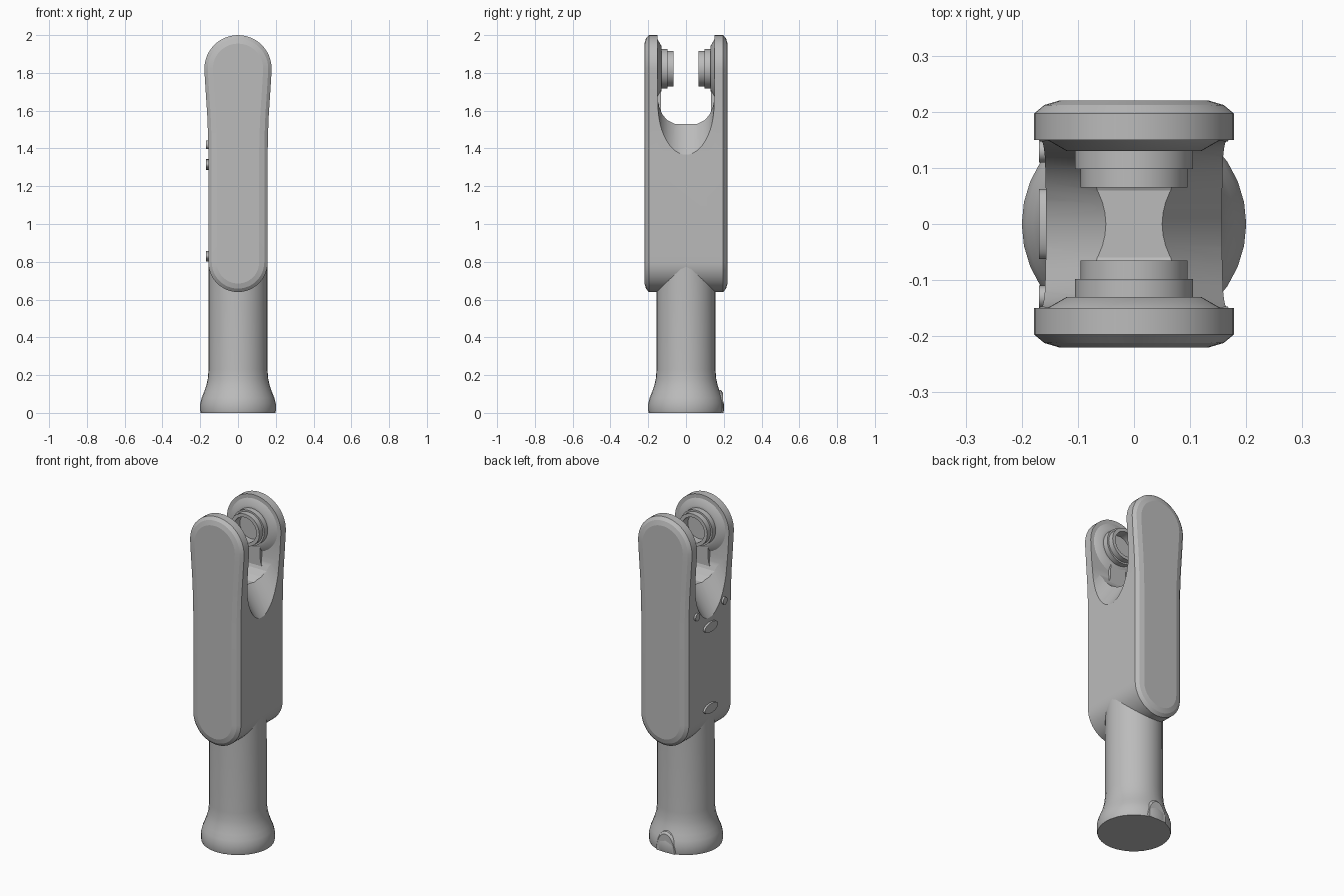
import bpy, bmesh
from math import sin, cos, pi, radians
from mathutils import Vector

cube = bpy.data.objects.get("Cube")
if cube:
    bpy.data.objects.remove(cube, do_unlink=True)

grey = bpy.data.materials.new("light_grey")
grey.use_nodes = True
grey.diffuse_color = (0.5, 0.5, 0.5, 1)
grey.node_tree.nodes["Principled BSDF"].inputs["Base Color"].default_value = (0.5, 0.5, 0.5, 1)


def loft(name, rings):
    """Closed solid through rings of equal point count, capped at both ends."""
    bm = bmesh.new()
    loops = [[bm.verts.new(p) for p in ring] for ring in rings]
    n = len(loops[0])
    for a, b in zip(loops, loops[1:]):
        for i in range(n):
            j = (i + 1) % n
            bm.faces.new((a[i], a[j], b[j], b[i]))
    bm.faces.new(loops[0])
    bm.faces.new(loops[-1])
    bmesh.ops.recalc_face_normals(bm, faces=bm.faces)
    mesh = bpy.data.meshes.new(name)
    bm.to_mesh(mesh)
    bm.free()
    mesh.materials.append(grey)
    obj = bpy.data.objects.new(name, mesh)
    bpy.context.collection.objects.link(obj)
    return obj


def ring(center, u, v, n=48):
    """Ellipse around center spanned by the vectors u and v."""
    c, u, v = Vector(center), Vector(u), Vector(v)
    return [c + u * cos(2 * pi * i / n) + v * sin(2 * pi * i / n) for i in range(n)]


def activate(obj):
    bpy.ops.object.select_all(action='DESELECT')
    obj.select_set(True)
    bpy.context.view_layer.objects.active = obj


def smooth(obj, angle=30):
    activate(obj)
    bpy.ops.object.shade_smooth_by_angle(angle=radians(angle))


def cut(obj, cutter):
    cutter.hide_render = True
    activate(obj)
    mod = obj.modifiers.new("cut", 'BOOLEAN')
    mod.operation, mod.solver, mod.object = 'DIFFERENCE', 'EXACT', cutter
    bpy.ops.object.modifier_apply(modifier=mod.name)
    bpy.data.objects.remove(cutter, do_unlink=True)


PIVOT_Z, LOW_Z = 1.822, 0.797
TOP_R, LOW_R = 0.178, 0.157


def outline(y, inset):
    """Long rounded body outline, wider at the top."""
    pts, n = [], 24
    side = [(0.176, 1.78), (0.171, 1.7), (0.163, 1.58), (0.159, 1.48), (LOW_R, 1.38)]
    for i in range(n + 1):
        a = pi * i / n
        pts.append((cos(a) * (TOP_R - inset), y, PIVOT_Z + sin(a) * (TOP_R - inset)))
    pts += [(inset - x, y, z) for x, z in side]
    for i in range(n + 1):
        a = pi + pi * i / n
        pts.append((cos(a) * (LOW_R - inset), y, LOW_Z + sin(a) * (LOW_R - inset)))
    pts += [(x - inset, y, z) for x, z in reversed(side)]
    return pts


# Body with softened front and back edges
edge = [(0.22, 0.045), (0.212, 0.018), (0.197, 0)]
layers = [(-y, d) for y, d in edge] + [(y, d) for y, d in reversed(edge)]
body = loft("body", [outline(y, d) for y, d in layers])

# Slot between the two arms
half = [(0.15, 2.1), (0.15, 1.66), (0.142, 1.62), (0.125, 1.58), (0.1, 1.55), (0.06, 1.53)]
slot = half + [(-y, z) for y, z in reversed(half)]
cut(body, loft("slot_cutter", [[(x, y, z) for y, z in slot] for x in (-0.3, 0.3)]))

# Steep round scoops running down and outward from the slot
for s in (-1, 1):
    axis = Vector((s, 0, -1.524)).normalized()
    across = Vector((0, 0.148, 0))
    up = axis.cross(Vector((0, 1, 0))) * 0.148
    base = Vector((s * 0.155, 0, 1.64))
    cut(body, loft("scoop_cutter", [ring(base + axis * t, across, up) for t in (-0.55, 0.5)]))
smooth(body, 15)

# Round handle with flared foot
profile = [(0.197, 0), (0.2, 0.01), (0.2, 0.05), (0.192, 0.08), (0.18, 0.11),
           (0.168, 0.145), (0.16, 0.18), (0.156, 0.23), (0.155, 0.9)]
smooth(loft("handle", [ring((0, 0, z), (r, 0, 0), (0, r, 0), 32) for r, z in profile]))

# Small arched pad on the back of the foot
arch = [(0.066 * cos(pi * i / 16), 0.12 * sin(pi * i / 16)) for i in range(17)]
smooth(loft("foot_pad", [[(x * k, y, z * k) for x, z in arch]
                         for y, k in ((0.1, 1.15), (0.185, 1), (0.195, 0.9))]))

# Stepped hollow pivots and the raised necks below them, one per arm
steps = [(0.155, 0.155), (0.155, 0.15), (0.12, 0.13), (0.105, 0.13), (0.105, 0.098),
         (0.095, 0.098), (0.095, 0.065), (0.075, 0.065), (0.075, 0.125)]
neck = [(-0.085, 1.55), (0.085, 1.55), (0.055, 1.62), (0.05, 1.74), (-0.05, 1.74), (-0.055, 1.62)]
for s, place in ((-1, "front"), (1, "back")):
    smooth(loft(place + "_pivot", [ring((0, s * y, PIVOT_Z), (r, 0, 0), (0, 0, r), 40)
                                   for r, y in steps]))
    loft(place + "_neck", [[(x, s * y, z) for x, z in neck] for y in (0.16, 0.132)])

# Buttons on the right side
buttons = [("upper_button", 0, 1.315, 0.062, 0.028), ("lower_button", 0, 0.83, 0.062, 0.028),
           ("front_stud", -0.13, 1.42, 0.02, 0.022), ("back_stud", 0.13, 1.42, 0.02, 0.022)]
for name, y, z, ry, rz in buttons:
    smooth(loft(name, [ring((x, y, z), (0, ry, 0), (0, 0, rz), 32) for x in (-0.14, -0.169)]))
